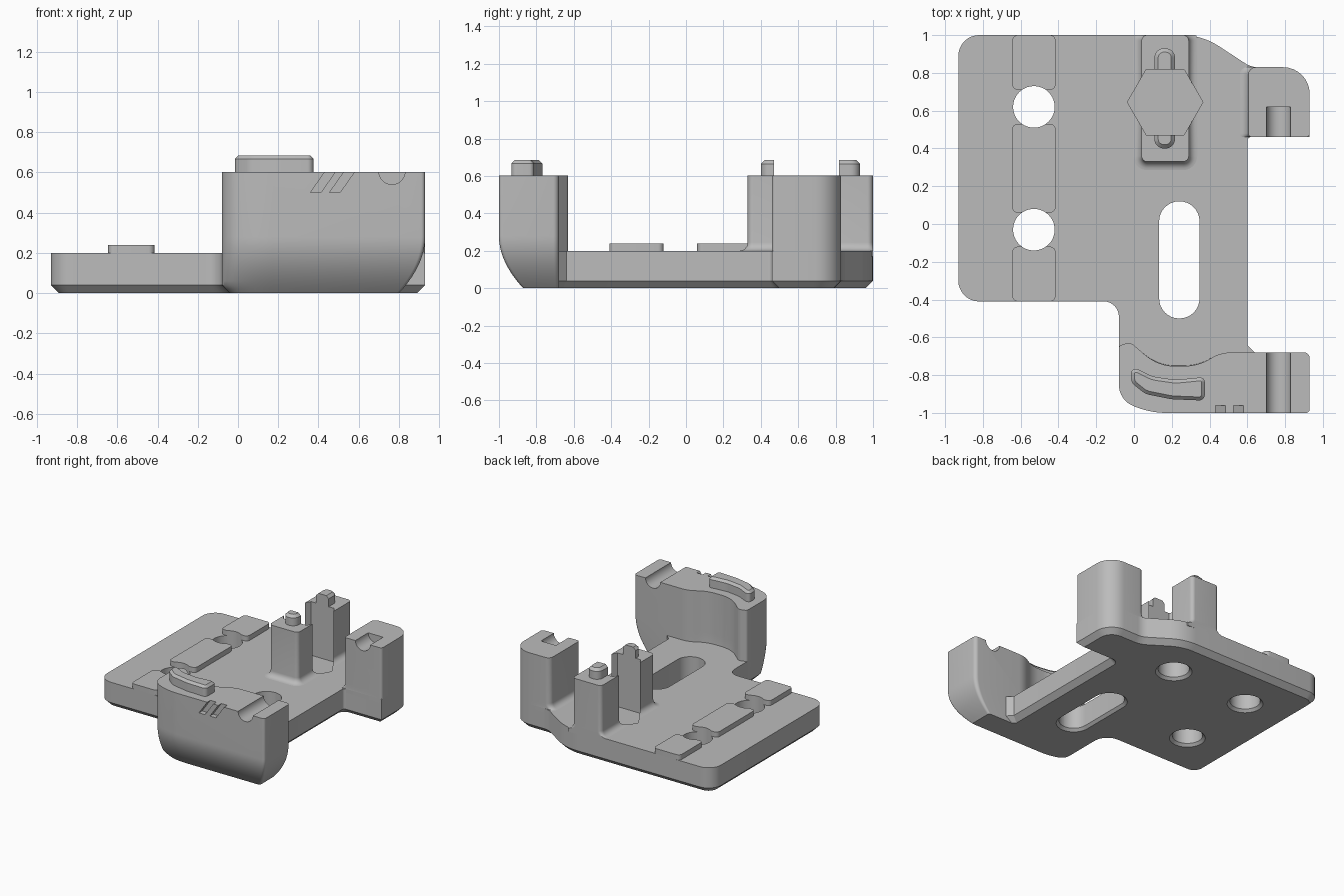
import bpy
import math
from mathutils import Vector

cube = bpy.data.objects.get("Cube")
if cube:
    bpy.data.objects.remove(cube, do_unlink=True)

GREY = (0.5, 0.5, 0.5, 1)
grey = bpy.data.materials.new("plain grey")
grey.diffuse_color = GREY
grey.use_nodes = True
grey.node_tree.nodes["Principled BSDF"].inputs["Base Color"].default_value = GREY


def rounded(corners, steps=8):
    """Counter-clockwise outline from (x, y, radius) corners."""
    out = []
    for i, (x, y, r) in enumerate(corners):
        p = Vector((x, y))
        if r == 0:
            out.append(p)
            continue
        a = (Vector(corners[i - 1][:2]) - p).normalized()
        b = (Vector(corners[(i + 1) % len(corners)][:2]) - p).normalized()
        half = a.angle(b) / 2
        centre = p + (a + b).normalized() * (r / math.sin(half))
        start = p + a * (r / math.tan(half)) - centre
        end = p + b * (r / math.tan(half)) - centre
        t0 = math.atan2(start.y, start.x)
        turn = math.atan2(start.x * end.y - start.y * end.x, start.dot(end))
        for k in range(steps + 1):
            t = t0 + turn * k / steps
            out.append(centre + Vector((math.cos(t), math.sin(t))) * r)
    return out


def box(x0, x1, y0, y1, r=0):
    return rounded([(x0, y0, r), (x1, y0, r), (x1, y1, r), (x0, y1, r)])


def circle(x, y, r, n=48):
    return [Vector((x + r * math.cos(math.tau * k / n),
                    y + r * math.sin(math.tau * k / n))) for k in range(n)]


def inset(pts, d):
    """Move an outline inwards by d (outwards when negative)."""
    out = []
    for i, p in enumerate(pts):
        a = (p - pts[i - 1]).normalized()
        b = (pts[(i + 1) % len(pts)] - p).normalized()
        na, nb = Vector((-a.y, a.x)), Vector((-b.y, b.x))
        out.append(p + (na + nb) * (d / (1 + na.dot(nb))))
    return out


def loft(name, layers):
    """Solid through stacked outlines given as (points, z)."""
    n = len(layers[0][0])
    verts = [(p[0], p[1], z) for pts, z in layers for p in pts]
    faces = [list(range(n))[::-1], list(range(len(verts) - n, len(verts)))]
    for k in range(len(layers) - 1):
        for i in range(n):
            j = (i + 1) % n
            faces.append((k * n + i, k * n + j, k * n + n + j, k * n + n + i))
    mesh = bpy.data.meshes.new(name)
    mesh.from_pydata(verts, [], faces)
    mesh.materials.append(grey)
    obj = bpy.data.objects.new(name, mesh)
    bpy.context.collection.objects.link(obj)
    return obj


def prism(name, pts, z0, z1, chamfer=0):
    layers = [(pts, z0), (pts, z1 - chamfer)]
    if chamfer:
        layers.append((inset(pts, chamfer), z1))
    return loft(name, layers)


def cut(obj, cutters):
    for c in cutters:
        c.hide_render = True
        mod = obj.modifiers.new("cut", 'BOOLEAN')
        mod.operation = 'DIFFERENCE'
        mod.solver = 'EXACT'
        mod.object = c
    deps = bpy.context.evaluated_depsgraph_get()
    mesh = bpy.data.meshes.new_from_object(obj.evaluated_get(deps))
    obj.modifiers.clear()
    obj.data = mesh


def hole(name, pts):
    """Cutter that widens at the underside."""
    return loft(name, [(inset(pts, -0.04), -0.02), (pts, 0.02), (pts, 0.8)])


def groove(name, y0, y1):
    bpy.ops.mesh.primitive_cylinder_add(
        vertices=32, radius=0.065, depth=y1 - y0,
        location=(0.765, (y0 + y1) / 2, 0.605), rotation=(math.pi / 2, 0, 0))
    bpy.context.object.name = name
    return bpy.context.object


# Cutters
round_holes = [hole("hole_cutter", circle(-0.53, y, 0.11)) for y in (-0.03, 0.62)]
slot = hole("slot_cutter", box(0.133, 0.347, -0.5, 0.12, 0.106))
bolt_hole = hole("bolt_hole_cutter", circle(0.165, 0.645, 0.113))
nut_pocket = prism("nut_pocket_cutter", circle(0.165, 0.645, 0.2, 6), 0.18, 0.8)
block_groove = groove("block_groove_cutter", -1.1, -0.6)
post_groove = groove("post_groove_cutter", 0.4, 0.62)
notches = []
for x in (0.36, 0.455):
    notches.append(loft("notch_cutter", [(box(x, x + 0.052, -1.05, -0.96), 0.5),
                                         (box(x + 0.084, x + 0.136, -1.05, -0.96), 0.62)]))

# Base plate with chamfered underside
outline = rounded([
    (-0.93, -0.41, 0.11), (-0.08, -0.41, 0.08), (-0.08, -0.8, 0), (0.64, -0.8, 0),
    (0.64, -0.68, 0), (0.6, -0.64, 0), (0.6, 0.46, 0.02), (0.93, 0.46, 0),
    (0.93, 0.83, 0.14), (0.62, 0.83, 0.13), (0.36, 1.0, 0.36), (-0.93, 1.0, 0.11)])
plate = loft("base_plate", [(inset(outline, 0.04), 0), (outline, 0.04), (outline, 0.2)])
cut(plate, round_holes + [slot, bolt_hole, nut_pocket])
parts = [plate]

# Raised pads between the round holes
for name, y0, y1 in (("front_pad", -0.41, -0.12), ("middle_pad", 0.06, 0.53),
                     ("back_pad", 0.71, 1.0)):
    pad = prism(name, box(-0.645, -0.415, y0, y1, 0.03), 0.19, 0.24)
    cut(pad, round_holes)
    parts.append(pad)

# Split pillar with a filleted foot and a ridge on top
FILLET = 0.045


def foot(steps=6):
    for k in range(steps + 1):
        t = math.pi / 2 * k / steps
        yield FILLET * (1 - math.sin(t)), 0.2 + FILLET * (1 - math.cos(t))


column = box(0.04, 0.29, 0.33, 1.0, 0.03)
layers = [(inset(column, -FILLET), 0.17)]
layers += [(inset(column, -d), z) for d, z in foot()] + [(column, 0.603)]
layers = [([(x, min(y, 1.0)) for x, y in pts], z) for pts, z in layers]
pillar = loft("split_pillar", layers)
ridge = prism("pillar_ridge", box(0.108, 0.217, 0.4, 0.93, 0.05), 0.59, 0.685, 0.02)
cut(pillar, [nut_pocket])
cut(ridge, [nut_pocket])
parts += [pillar, ridge]

# Back corner post, filleted towards the plate
shape = box(0.6, 0.93, 0.46, 0.83, 0.02)
shape = rounded([(0.605, 0.46, 0.02), (0.93, 0.46, 0.02), (0.93, 0.83, 0.14), (0.605, 0.83, 0.04)])
layers = [([(x - d if x < 0.7 else x, y) for x, y in shape], z) for d, z in foot()]
post = loft("corner_post", [(layers[0][0], 0.17)] + layers + [(shape, 0.603)])
cut(post, [post_groove])
parts.append(post)

# Front block, rounded under along its front and right end
shape = rounded([
    (-0.08, -0.93, 0.12), (0.08, -1.0, 0.45), (0.93, -1.0, 0.02), (0.93, -0.68, 0.03),
    (0.46, -0.68, 0.2), (0.34, -0.75, 0.25), (0.13, -0.755, 0.25),
    (-0.02, -0.625, 0.04), (-0.08, -0.645, 0.02)])
layers = []
for k in range(15):
    z = 0.28 * k / 14
    d = 0.13 * (1 - z / 0.28) ** 2
    e = max(0, 0.04 - z)
    ring = []
    for x, y in shape:
        if y < -0.68:
            y = -0.68 + (y + 0.68) * (0.32 - d) / 0.32
        if x > 0.6:
            x = 0.6 + (x - 0.6) * (0.33 - d) / 0.33
        elif x < 0.1:
            x = 0.1 + (x - 0.1) * (0.18 - e) / 0.18
        ring.append((x, y))
    layers.append((ring, z))
block = loft("front_block", layers + [(shape, 0.603)])
cut(block, [block_groove] + notches)
parts.append(block)

# Curved rib on the front block
rib = rounded([
    (-0.015, -0.84, 0.05), (0.06, -0.9, 0.1), (0.2, -0.928, 0.2), (0.375, -0.935, 0.03),
    (0.375, -0.81, 0.025), (0.22, -0.825, 0.2), (0.1, -0.808, 0.15), (0.02, -0.768, 0.03),
    (-0.015, -0.768, 0.022)])
parts.append(prism("curved_rib", rib, 0.59, 0.685, 0.018))

# Remove the cutters and smooth the rounded faces
for c in round_holes + notches + [slot, bolt_hole, nut_pocket, block_groove, post_groove]:
    bpy.data.objects.remove(c, do_unlink=True)
bpy.ops.object.select_all(action='DESELECT')
for obj in parts:
    obj.select_set(True)
bpy.context.view_layer.objects.active = plate
bpy.ops.object.shade_smooth_by_angle(angle=math.radians(30))
